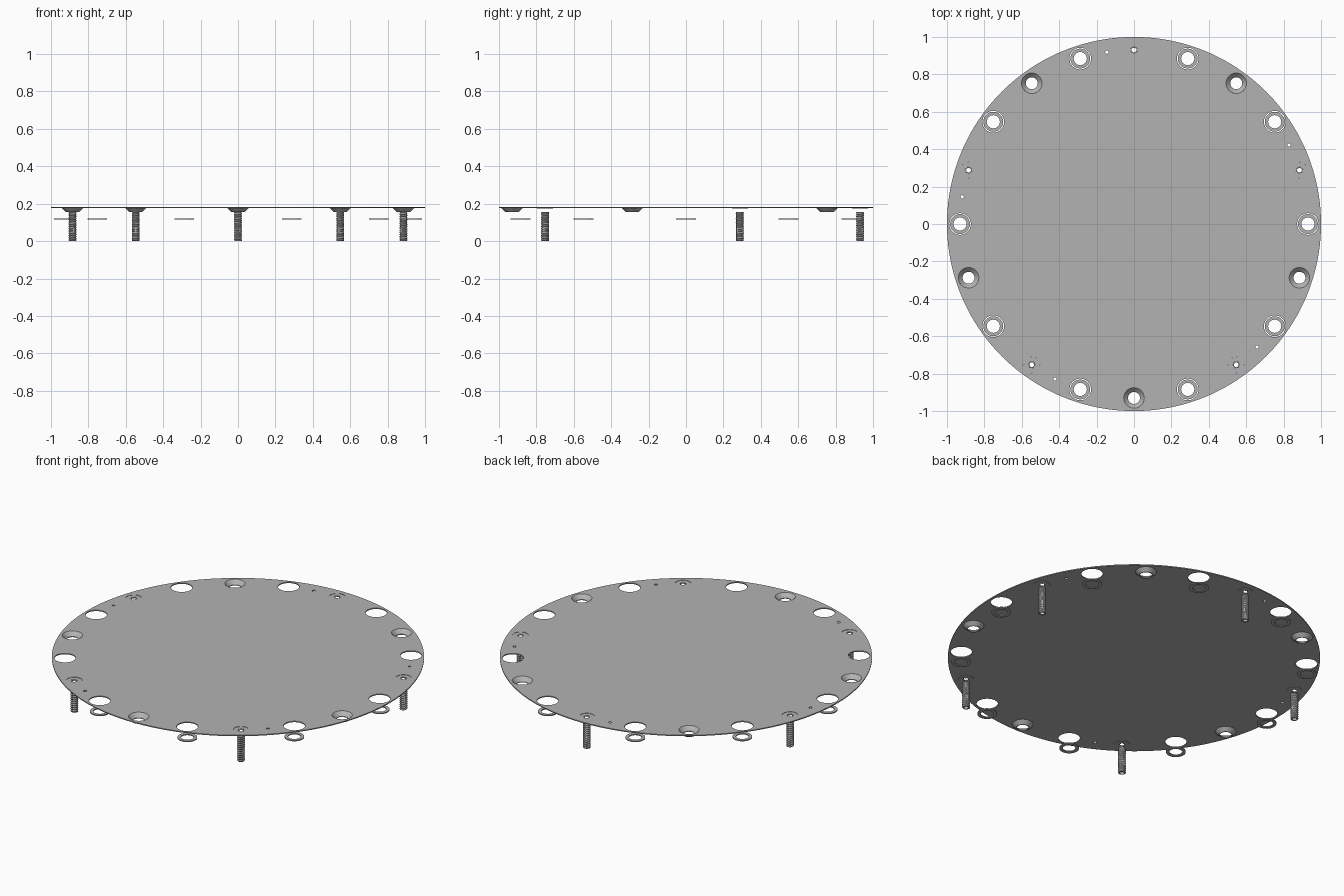
import bpy, bmesh
from math import sin, cos, pi, radians

cube = bpy.data.objects.get("Cube")
if cube:
    bpy.data.objects.remove(cube)

PITCH_R = 0.93          # radius of the circle of fittings
TOP, THICK = 0.183, 0.006

steel = bpy.data.materials.new("grey steel")
steel.use_nodes = True
GREY = (0.45, 0.45, 0.45, 1)
steel.diffuse_color = GREY
steel.node_tree.nodes["Principled BSDF"].inputs["Base Color"].default_value = GREY


def add(name, mesh, loc=(0, 0, 0), turn=0):
    ob = bpy.data.objects.new(name, mesh)
    ob.location = loc
    ob.rotation_euler.z = turn
    bpy.context.collection.objects.link(ob)
    return ob


def ring_of(name, mesh, start, count):
    """Repeat a part evenly around the fitting circle."""
    for i in range(count):
        a = radians(start) + 2 * pi * i / count
        add(f"{name}_{i + 1}", mesh, (PITCH_R * cos(a), PITCH_R * sin(a), 0), a)


def spots(start, count):
    angles = [radians(start) + 2 * pi * i / count for i in range(count)]
    return [(PITCH_R * cos(a), PITCH_R * sin(a)) for a in angles]


def circle(r, n, at=(0, 0), lobe=0):
    """Closed outline; lobe adds a six-pointed wave."""
    pts = []
    for i in range(n):
        a = 2 * pi * i / n
        rr = r + lobe * cos(6 * a)
        pts.append((at[0] + rr * cos(a), at[1] + rr * sin(a)))
    return pts


def sheet(name, outlines, z_top, thick):
    """Flat sheet; inner outlines become holes."""
    cu = bpy.data.curves.new(name, 'CURVE')
    cu.dimensions = '2D'
    cu.fill_mode = 'BOTH'
    cu.extrude = thick / 2
    for pts in outlines:
        sp = cu.splines.new('POLY')
        sp.points.add(len(pts) - 1)
        for p, (x, y) in zip(sp.points, pts):
            p.co = (x, y, 0, 1)
        sp.use_cyclic_u = True
    tmp = add(name + "_outline", cu)
    bpy.context.view_layer.update()
    dg = bpy.context.evaluated_depsgraph_get()
    mesh = bpy.data.meshes.new_from_object(tmp.evaluated_get(dg))
    bpy.data.objects.remove(tmp)
    bm = bmesh.new()
    bm.from_mesh(mesh)
    bmesh.ops.remove_doubles(bm, verts=bm.verts, dist=1e-5)
    bmesh.ops.translate(bm, verts=bm.verts, vec=(0, 0, z_top - thick / 2))
    return finish(bm, name)


def finish(bm, name):
    bmesh.ops.recalc_face_normals(bm, faces=bm.faces)
    mesh = bpy.data.meshes.new(name)
    bm.to_mesh(mesh)
    bm.free()
    mesh.materials.clear()
    mesh.materials.append(steel)
    return mesh


def lathe(name, profile, n, radius=lambda r, z, a: r):
    """Revolve a closed (radius, height) profile around z."""
    bm = bmesh.new()
    cols = []
    for i in range(n):
        a = 2 * pi * i / n
        cols.append([bm.verts.new((radius(r, z, a) * cos(a), radius(r, z, a) * sin(a), z))
                     for r, z in profile])
    m = len(profile)
    for i in range(n):
        c, d = cols[i], cols[(i + 1) % n]
        for j in range(m):
            k = (j + 1) % m
            bm.faces.new((c[j], d[j], d[k], c[k]))
    return finish(bm, name)


# Round cover plate with its holes
holes = [circle(1, 160)]
holes += [circle(0.058, 32, p) for p in spots(0, 10)]
holes += [circle(0.055, 32, p) for p in spots(54, 5)]
holes += [circle(0.043, 24, p) for p in spots(18, 5)]
holes += [circle(0.009, 12, p) for p in spots(27, 5)]
add("cover_plate", sheet("cover_plate", holes, TOP, THICK))

# Countersunk cups pressed below the plate
cup = lathe("countersunk_cup", [(0.055, TOP), (0.032, 0.160), (0.032, 0.156),
                                (0.036, 0.156), (0.057, TOP - THICK)], 32)
ring_of("countersunk_cup", cup, 54, 5)

# Loose washers under the large holes
washer = lathe("washer", [(0.053, 0.115), (0.053, 0.121), (0.035, 0.121), (0.035, 0.115)], 32)
ring_of("washer", washer, 0, 10)

# Screw heads with a star-shaped socket
head = sheet("screw_head", [circle(0.043, 24), circle(0.015, 36, lobe=0.004)], TOP - 0.002, 0.006)
ring_of("screw_head", head, 18, 5)


# Hollow shanks with a helical thread
def thread(r, z, a):
    if r < 0.015:
        return r
    turn = (z / 0.012 - a / (2 * pi)) % 1
    return r + 0.004 * (1 - abs(2 * turn - 1))


ROWS = 52
wall = [(0.018, 0.155 * i / ROWS) for i in range(ROWS + 1)]
shank = lathe("screw_shank", wall + [(0.013, 0.155), (0.013, 0)], 16, thread)
ring_of("screw_shank", shank, 18, 5)
